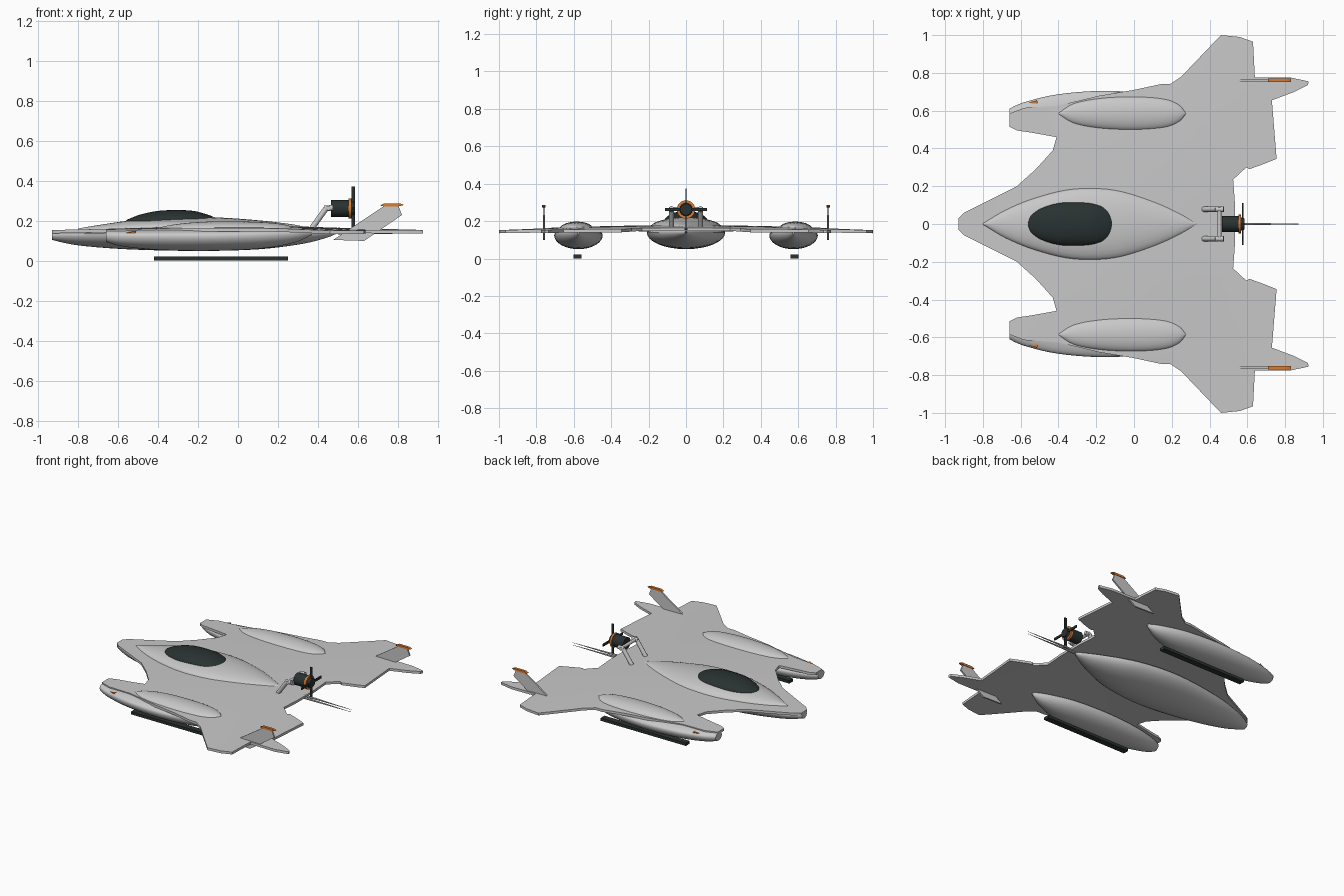
import bpy, bmesh, math
from mathutils import Vector, Matrix

if "Cube" in bpy.data.objects:
    bpy.data.objects.remove(bpy.data.objects["Cube"])


def material(name, rgb):
    m = bpy.data.materials.new(name)
    m.diffuse_color = (*rgb, 1)
    m.use_nodes = True
    m.node_tree.nodes["Principled BSDF"].inputs["Base Color"].default_value = m.diffuse_color
    return m


GREY = material("light grey", (0.58, 0.58, 0.58))
DARK = material("dark slate", (0.022, 0.032, 0.031))
ORANGE = material("orange", (0.72, 0.2, 0.03))


def finish(name, bm, mat, smooth=None):
    bmesh.ops.recalc_face_normals(bm, faces=bm.faces)
    me = bpy.data.meshes.new(name)
    bm.to_mesh(me)
    bm.free()
    me.materials.append(mat)
    ob = bpy.data.objects.new(name, me)
    bpy.context.collection.objects.link(ob)
    if smooth:
        bpy.ops.object.select_all(action='DESELECT')
        bpy.context.view_layer.objects.active = ob
        ob.select_set(True)
        bpy.ops.object.shade_smooth_by_angle(angle=math.radians(smooth))
    return ob


def smooth_stations(st, n=5):
    """Catmull-Rom interpolation between stations."""
    out = []
    for i in range(len(st) - 1):
        a, b, c, d = (st[max(0, min(len(st) - 1, i + k))] for k in (-1, 0, 1, 2))
        for j in range(n):
            t = j / n
            out.append([0.5 * (2 * q + (r - p) * t + (2 * p - 5 * q + 4 * r - s) * t * t
                               + (3 * q - p - 3 * r + s) * t ** 3)
                        for p, q, r, s in zip(a, b, c, d)])
    return out + [list(st[-1])]


def loft(name, mat, stations, y=0.0, seg=32):
    """Body along x; each station is x, half width, top z, middle z, bottom z."""
    bm = bmesh.new()
    rings = []
    for x, w, top, mid, bot in smooth_stations(stations):
        ring = []
        for k in range(seg):
            a = 2 * math.pi * k / seg
            s = math.sin(a)
            h = top - mid if s > 0 else mid - bot
            ring.append(bm.verts.new((x, y + max(w, .002) * math.cos(a), mid + h * s)))
        rings.append(ring)
    for r, q in zip(rings, rings[1:]):
        for k in range(seg):
            bm.faces.new((r[k], r[(k + 1) % seg], q[(k + 1) % seg], q[k]))
    bm.faces.new(rings[0])
    bm.faces.new(rings[-1])
    return finish(name, bm, mat, 40)


def beam(name, mat, a, b, wy, wz):
    """Rectangular bar between two points."""
    a, b = Vector(a), Vector(b)
    d = b - a
    bm = bmesh.new()
    bmesh.ops.create_cube(bm, size=1)
    side = Vector((0, 0, 1)).cross(d).normalized()
    if side.length < .5:
        side = Vector((0, 1, 0))
    up = d.normalized().cross(side)
    rot = Matrix((d.normalized(), side, up)).transposed().to_4x4()
    bm.transform(Matrix.Translation((a + b) / 2) @ rot @ Matrix.Diagonal((d.length, wy, wz, 1)))
    return finish(name, bm, mat)


def tube(name, mat, a, b, r1, r2=None, seg=24):
    a, b = Vector(a), Vector(b)
    bm = bmesh.new()
    bmesh.ops.create_cone(bm, cap_ends=True, segments=seg, radius1=r1,
                          radius2=r1 if r2 is None else r2, depth=(b - a).length)
    bm.transform(Matrix.Translation((a + b) / 2)
                 @ (b - a).to_track_quat('Z', 'Y').to_matrix().to_4x4())
    return finish(name, bm, mat, 40)


def plate(name, mat, pts, y, t):
    """Side profile in x, z given a thickness along y."""
    bm = bmesh.new()
    f = bm.faces.new([bm.verts.new((x, y - t / 2, z)) for x, z in pts])
    g = bmesh.ops.extrude_face_region(bm, geom=[f])
    bmesh.ops.translate(bm, vec=(0, t, 0),
                        verts=[v for v in g["geom"] if isinstance(v, bmesh.types.BMVert)])
    return finish(name, bm, mat)


# Wing deck: half outline mirrored, cut into a grid and gently domed
half = [(-.93, .03), (-.90, .06), (-.62, .20), (-.52, .29), (-.43, .39), (-.41, .46),
        (-.55, .485), (-.62, .495), (-.66, .515), (-.66, .585), (-.58, .615), (-.41, .625),
        (-.18, .68), (0, .71), (.14, .74), (.19, .74), (.25, .78), (.46, 1), (.56, .99),
        (.63, .965), (.64, .775), (.83, .775), (.925, .755), (.92, .735), (.85, .70),
        (.73, .655), (.755, .345), (.68, .315), (.61, .29), (.595, .30), (.525, .235),
        (.535, .1)]


def deck_height(x, y):
    return .152 + .026 * (1 - y * y) * math.exp(-(x / .62) ** 2)


bm = bmesh.new()
outline = half + [(x, -y) for x, y in reversed(half)]
bm.faces.new([bm.verts.new((x, y, 0)) for x, y in outline])
bmesh.ops.triangulate(bm, faces=bm.faces)
for axis in (0, 1):
    for i in range(-9, 10):
        co, no = [0, 0, 0], [0, 0, 0]
        co[axis], no[axis] = i / 10 + .003, 1
        bmesh.ops.bisect_plane(bm, geom=bm.verts[:] + bm.edges[:] + bm.faces[:],
                               plane_co=co, plane_no=no)
top = bmesh.ops.extrude_face_region(bm, geom=bm.faces[:])
top_verts = {v for v in top["geom"] if isinstance(v, bmesh.types.BMVert)}
for v in bm.verts:
    v.co.z = deck_height(v.co.x, v.co.y) - (0 if v in top_verts else .017)
finish("wing_deck", bm, GREY, 30)

# Fuselage: lower hull, upper fairing and canopy
loft("lower_hull", GREY, [
    (-.93, .028, .145, .13, .105), (-.8, .095, .15, .135, .078), (-.55, .165, .16, .14, .058),
    (-.2, .21, .165, .14, .05), (.1, .18, .165, .14, .058), (.32, .10, .16, .14, .085),
    (.44, .04, .155, .14, .115), (.49, .005, .15, .14, .135)])
loft("upper_fairing", GREY, [
    (-.80, .004, .162, .15, .145), (-.68, .075, .182, .155, .145), (-.52, .14, .204, .16, .145),
    (-.32, .187, .218, .165, .145), (-.1, .183, .217, .165, .145), (.1, .125, .203, .165, .145),
    (.25, .055, .186, .165, .145), (.33, .004, .172, .165, .145)])
loft("canopy", DARK, [
    (-.56, .012, .202, .196, .18), (-.54, .05, .212, .196, .18), (-.48, .088, .234, .196, .18),
    (-.38, .114, .252, .196, .18), (-.24, .114, .252, .196, .18), (-.16, .095, .234, .196, .18),
    (-.12, .062, .219, .196, .18), (-.10, .012, .207, .196, .18)])

for s, side in ((1, "left"), (-1, "right")):
    # Side floats, their top fairings and skids
    loft(side + "_float", GREY, [
        (-.66, .035, .15, .125, .095), (-.58, .07, .155, .125, .073),
        (-.4, .112, .16, .125, .055), (-.15, .13, .165, .125, .05),
        (.1, .11, .165, .13, .06), (.27, .06, .16, .135, .088),
        (.37, .006, .155, .145, .13)], y=s * .575)
    loft(side + "_float_fairing", GREY, [
        (-.40, .004, .165, .155, .145), (-.32, .055, .182, .155, .145),
        (-.18, .083, .195, .155, .145), (0, .092, .197, .155, .145),
        (.16, .08, .191, .155, .145), (.24, .048, .18, .155, .145),
        (.275, .004, .168, .155, .145)], y=s * .585)
    beam(side + "_skid", DARK, (-.42, s * .58, .011), (.25, s * .58, .011), .042, .02)
    # Orange nose marker on the outer side of the float
    beam(side + "_nose_marker", ORANGE, (-.65, s * .597, .116), (-.51, s * .642, .141),
         .026, .016)
    # Swept tail fin with an orange cap
    plate(side + "_tail_fin", GREY, [(.475, .105), (.63, .10), (.82, .23), (.80, .278),
                                     (.73, .275)], s * .76, .011)
    plate(side + "_fin_cap", ORANGE, [(.71, .277), (.73, .287), (.81, .287), (.83, .28),
                                      (.80, .272), (.73, .272)], s * .76, .018)
    # Engine mount struts
    tube(side + "_strut", GREY, (.37, s * .078, .165), (.44, s * .078, .262), .014)
    tube(side + "_strut_arm", GREY, (.432, s * .078, .262), (.475, s * .078, .266), .014)
tube("mount_crossbar", GREY, (.452, -.092, .264), (.452, .092, .264), .011)

# Rear engine with ring, hub and four blade propeller
tube("engine", DARK, (.465, 0, .262), (.562, 0, .262), .042)
tube("engine_ring", ORANGE, (.552, 0, .262), (.566, 0, .262), .049)
tube("propeller_hub", DARK, (.56, 0, .262), (.585, 0, .262), .036, .03)
for i in range(4):
    a = i * math.pi / 2
    dy, dz = math.cos(a), math.sin(a)
    tip = (.576, dy * .111, .262 + dz * .111)
    if dy * dy > .5:
        beam("propeller_blade", DARK, (.576, 0, .262), tip, .008, .016)
    else:
        beam("propeller_blade", DARK, (.576, 0, .262), tip, .016, .008)

# Thin tail spikes
for z in (.158, .141):
    tube("tail_spike", GREY, (.5, 0, z), (.89, 0, z - .003), .008, .001, 8)
